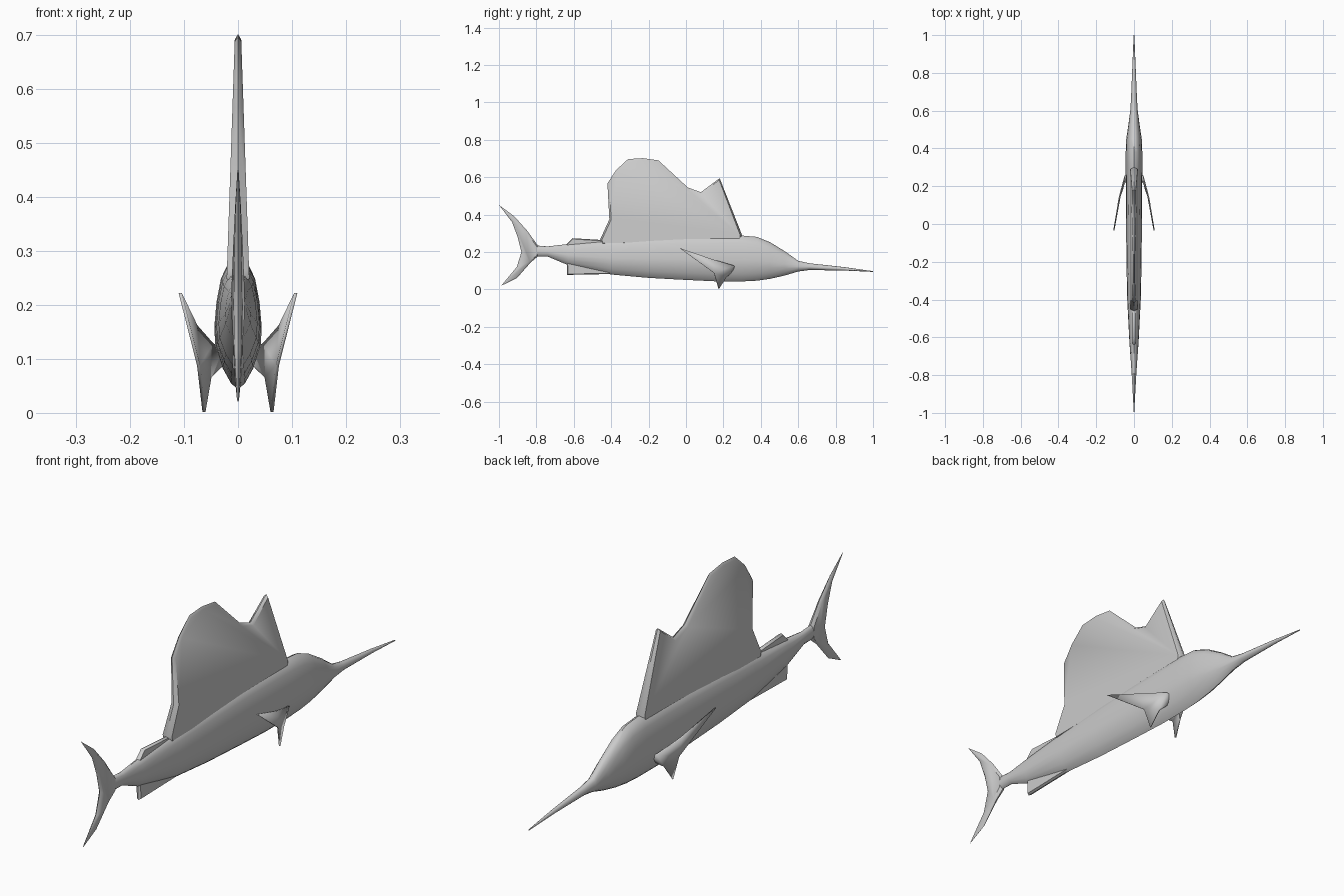
import bpy, bmesh, math
from mathutils import Vector

cube = bpy.data.objects.get("Cube")
if cube:
    bpy.data.objects.remove(cube, do_unlink=True)

GREY = (0.6, 0.6, 0.6, 1)
grey = bpy.data.materials.new("plain grey")
grey.use_nodes = True
grey.diffuse_color = GREY
grey.node_tree.nodes["Principled BSDF"].inputs["Base Color"].default_value = GREY


def finish(name, bm, angle=35):
    bmesh.ops.recalc_face_normals(bm, faces=bm.faces)
    mesh = bpy.data.meshes.new(name)
    bm.to_mesh(mesh)
    bm.free()
    mesh.materials.append(grey)
    ob = bpy.data.objects.new(name, mesh)
    bpy.context.collection.objects.link(ob)
    bpy.ops.object.select_all(action='DESELECT')
    ob.select_set(True)
    bpy.context.view_layer.objects.active = ob
    bpy.ops.object.shade_smooth_by_angle(angle=math.radians(angle))
    return ob


def fin(name, outline, thickness, inset=0.01):
    """Upright fin in the y-z plane: two flat cheeks with a bevelled rim."""
    bm = bmesh.new()
    pts = [Vector(p) for p in outline]
    n = len(pts)
    area = sum(pts[i - 1].cross(pts[i]) for i in range(n))
    turn = 1 if area > 0 else -1
    rim = [bm.verts.new((0, p.x, p.y)) for p in pts]
    inner = []
    for i, p in enumerate(pts):
        a = (p - pts[i - 1]).normalized()
        b = (pts[(i + 1) % n] - p).normalized()
        d = Vector((-a.y - b.y, a.x + b.x)).normalized() * inset * turn
        inner.append(p + d)
    for side in (-1, 1):
        cheek = [bm.verts.new((side * thickness(q.x, q.y), q.x, q.y)) for q in inner]
        bm.faces.new(cheek)
        for i in range(n):
            j = (i + 1) % n
            bm.faces.new((rim[i], rim[j], cheek[j], cheek[i]))
    return finish(name, bm, 50)


# Body and bill: stations of y, belly height, back height, half width
stations = [
    (-0.86, 0.190, 0.225, 0.008), (-0.80, 0.176, 0.235, 0.012),
    (-0.74, 0.176, 0.230, 0.016), (-0.63, 0.130, 0.243, 0.024),
    (-0.40, 0.080, 0.264, 0.036), (-0.20, 0.062, 0.277, 0.040),
    (0.00, 0.051, 0.286, 0.042), (0.17, 0.043, 0.288, 0.043),
    (0.30, 0.043, 0.288, 0.044), (0.38, 0.047, 0.281, 0.044),
    (0.45, 0.057, 0.252, 0.041), (0.53, 0.075, 0.203, 0.029),
    (0.60, 0.096, 0.153, 0.020), (0.66, 0.104, 0.140, 0.016),
    (0.85, 0.101, 0.119, 0.008), (1.00, 0.094, 0.098, 0.002)]
# Half cross-section: share of height, share of half width
half = [(0.05, 0.3), (0.16, 0.64), (0.32, 0.95), (0.47, 1),
        (0.66, 0.91), (0.84, 0.72), (0.96, 0.4)]
section = [(0, 0)] + half + [(1, 0)] + [(u, -w) for u, w in reversed(half)]
bm = bmesh.new()
rings = [[bm.verts.new((w * width, y, low + u * (high - low))) for u, w in section]
         for y, low, high, width in stations]
for r, s in zip(rings, rings[1:]):
    for i in range(len(section)):
        j = (i + 1) % len(section)
        bm.faces.new((r[i], r[j], s[j], s[i]))
bm.faces.new(rings[0])
bm.faces.new(rings[-1])
finish("body", bm, 45)

# Tall sail on the back, thicker at its base
fin("sail_fin",
    [(0.29, 0.25), (0.30, 0.29), (0.18, 0.595), (0.08, 0.52), (0.01, 0.545),
     (-0.147, 0.69), (-0.23, 0.702), (-0.31, 0.697), (-0.375, 0.637),
     (-0.42, 0.567), (-0.41, 0.375), (-0.46, 0.265), (-0.45, 0.24)],
    lambda y, z: 0.020 - 0.034 * (z - 0.28))

# Small fins near the tail
fin("rear_dorsal_fin",
    [(-0.42, 0.25), (-0.44, 0.264), (-0.607, 0.274), (-0.64, 0.240), (-0.62, 0.22)],
    lambda y, z: 0.009, 0.005)
fin("anal_fin",
    [(-0.38, 0.10), (-0.38, 0.083), (-0.635, 0.078), (-0.637, 0.145), (-0.55, 0.15)],
    lambda y, z: 0.009, 0.006)

# Forked tail, thinning toward the tips
fin("tail_fin",
    [(-0.79, 0.232), (-0.85, 0.315), (-0.917, 0.39), (-1.0, 0.452),
     (-0.93, 0.36), (-0.90, 0.28), (-0.88, 0.20), (-0.905, 0.12),
     (-0.988, 0.02), (-0.905, 0.06), (-0.83, 0.145), (-0.79, 0.178)],
    lambda y, z: 0.001 + 0.055 * (y + 1), 0.008)

# Curved side fins with a lower lobe and a short root
front_edge = [(0.030, 0.262, 0.118), (0.048, 0.255, 0.128), (0.078, 0.14, 0.162),
              (0.107, -0.035, 0.222)]
rear_edge = [(0.030, 0.235, 0.085), (0.052, 0.215, 0.065), (0.063, 0.175, 0.002),
             (0.073, 0.15, 0.088)]
for name, side in (("left_side_fin", 1), ("right_side_fin", -1)):
    bm = bmesh.new()
    a = [bm.verts.new((side * x, y, z)) for x, y, z in front_edge]
    b = [bm.verts.new((side * x, y, z)) for x, y, z in rear_edge]
    bm.faces.new((a[0], a[1], b[1], b[0]))
    bm.faces.new((a[1], b[3], b[1]))
    bm.faces.new((b[1], b[3], b[2]))
    bm.faces.new((a[1], a[2], b[3]))
    bm.faces.new((a[2], a[3], b[3]))
    ob = finish(name, bm, 50)
    thick = ob.modifiers.new("thickness", 'SOLIDIFY')
    thick.thickness = 0.006
    thick.offset = 0
